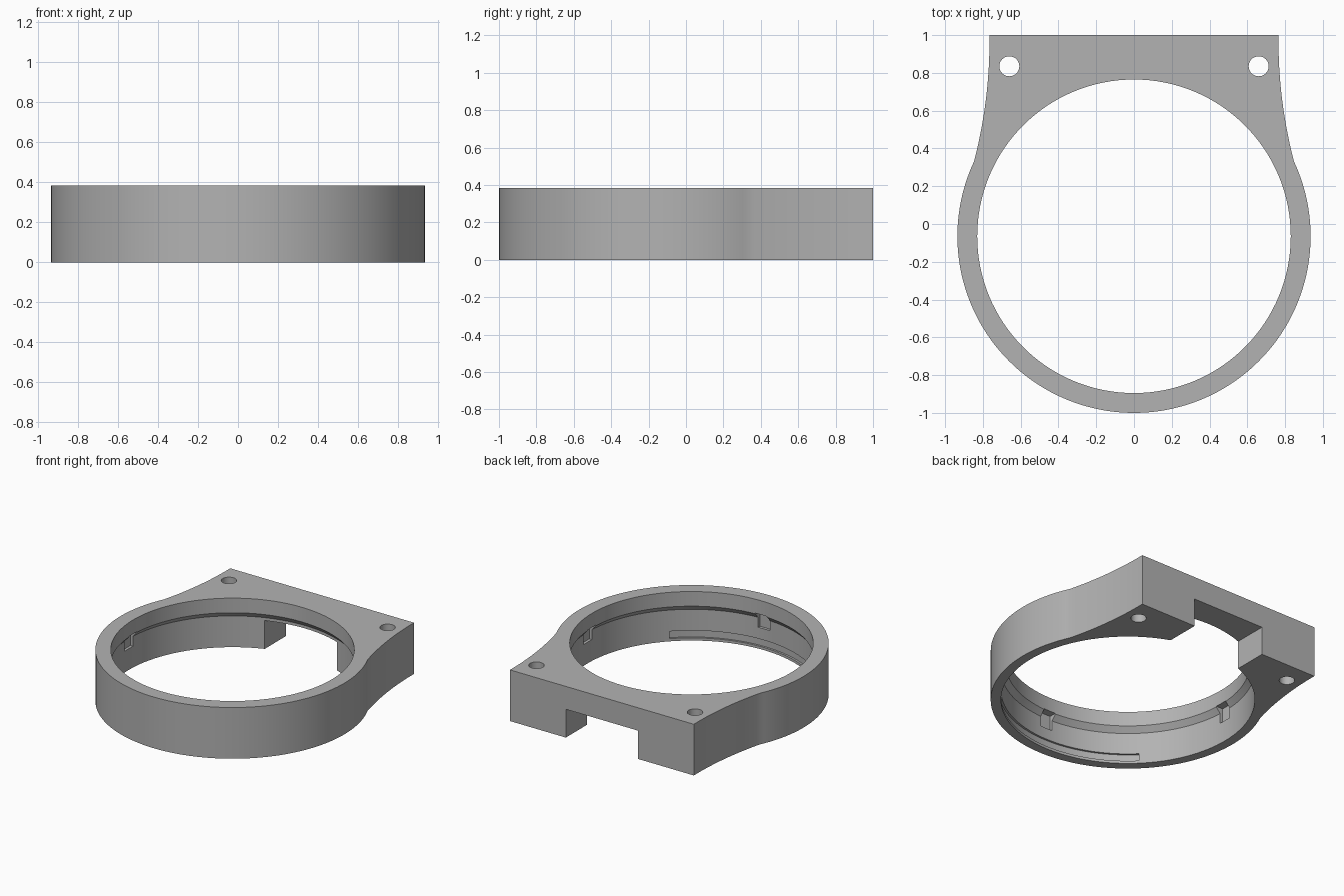
import bpy, bmesh
from math import sin, cos, pi, radians, asin, sqrt
from mathutils import Matrix

if "Cube" in bpy.data.objects:
    bpy.data.objects.remove(bpy.data.objects["Cube"])

HEIGHT, CY, OUTER, LIP, BORE = 0.385, -0.065, 0.935, 0.83, 0.865

gray = bpy.data.materials.new("plain_gray")
gray.use_nodes = True
gray.diffuse_color = (0.45, 0.45, 0.45, 1)
gray.node_tree.nodes["Principled BSDF"].inputs["Base Color"].default_value = gray.diffuse_color


def add_object(name, bm, cutter=True):
    bmesh.ops.recalc_face_normals(bm, faces=bm.faces)
    mesh = bpy.data.meshes.new(name)
    bm.to_mesh(mesh)
    bm.free()
    mesh.materials.append(gray)
    obj = bpy.data.objects.new(name, mesh)
    bpy.context.collection.objects.link(obj)
    obj.hide_render = cutter
    return obj


def prism(name, outline, z0, z1, cutter=True):
    bm = bmesh.new()
    face = bm.faces.new([bm.verts.new((x, y, z0)) for x, y in outline])
    out = bmesh.ops.extrude_face_region(bm, geom=[face])
    top = [v for v in out["geom"] if isinstance(v, bmesh.types.BMVert)]
    bmesh.ops.translate(bm, verts=top, vec=(0, 0, z1 - z0))
    return add_object(name, bm, cutter)


def arc(cx, cy, r, a0, a1, n):
    return [(cx + r * cos(a0 + (a1 - a0) * i / n), cy + r * sin(a0 + (a1 - a0) * i / n))
            for i in range(n + 1)]


def box(name, lo, hi):
    return prism(name, [(lo[0], lo[1]), (hi[0], lo[1]), (hi[0], hi[1]), (lo[0], hi[1])],
                 lo[2], hi[2])


# Body outline: round collar flowing through concave flanks into a square back
join = radians(25)
jx, jy = OUTER * cos(join), CY + OUTER * sin(join)
edge, top_y = 0.765, 0.97
dx, dy = jx - edge, top_y - jy
flank_r = (dx * dx + dy * dy) / (2 * dx)
flank = arc(edge + flank_r, top_y, flank_r, pi + asin(dy / flank_r), pi, 20)
collar = arc(0, CY, OUTER, -pi - join, join, 128)
outline = collar + flank[1:] + [(edge, 1), (-edge, 1)]
outline += [(-x, y) for x, y in reversed(flank[1:])]
body = prism("collar_body", outline, 0, HEIGHT, cutter=False)

# Stepped bore with a chamfer below the top lip
bm = bmesh.new()
rings = []
for r, z in ((BORE, -0.1), (BORE, 0.235), (LIP, 0.275), (LIP, 0.5)):
    rings.append([bm.verts.new((x, y, z)) for x, y in arc(0, CY, r, 0, 2 * pi, 128)[:-1]])
for low, high in zip(rings, rings[1:]):
    for i in range(len(low)):
        j = (i + 1) % len(low)
        bm.faces.new((low[i], low[j], high[j], high[i]))
bm.faces.new(rings[0])
bm.faces.new(rings[-1])
cutters = [add_object("bore_cutter", bm)]

# Back opening and two screw holes
cutters.append(box("back_notch_cutter", (-0.3, 0.5, -0.1), (0.3, 1.1, 0.213)))
for side, s in (("left", 1), ("right", -1)):
    cutters.append(prism(side + "_hole_cutter",
                         arc(s * 0.66, 0.835, 0.053, 0, 2 * pi, 32)[:-1], -0.1, 0.5))

# Small locking pockets below the lip
for name, angle in (("front", -90), ("left", 0), ("right", 180)):
    pocket = box(name + "_pocket_cutter", (0.7, -0.05, 0.16), (0.885, 0.05, 0.28))
    pocket.data.transform(Matrix.Translation((0, CY, 0)) @ Matrix.Rotation(radians(angle), 4, "Z"))
    cutters.append(pocket)

# Shallow groove around the front of the bore
groove = arc(0, CY, 0.88, radians(-135), radians(-45), 32) + \
    arc(0, CY, 0.7, radians(-45), radians(-135), 32)
cutters.append(prism("front_groove_cutter", groove, 0.02, 0.075))

# Cut everything from the body, then drop the cutters
bpy.context.view_layer.objects.active = body
body.select_set(True)
for cutter in cutters:
    mod = body.modifiers.new(cutter.name, "BOOLEAN")
    mod.operation = "DIFFERENCE"
    mod.solver = "EXACT"
    mod.object = cutter
    bpy.ops.object.modifier_apply(modifier=mod.name)
    bpy.data.objects.remove(cutter)

bpy.ops.object.select_all(action="DESELECT")
body.select_set(True)
bpy.ops.object.shade_smooth_by_angle(angle=radians(20))
